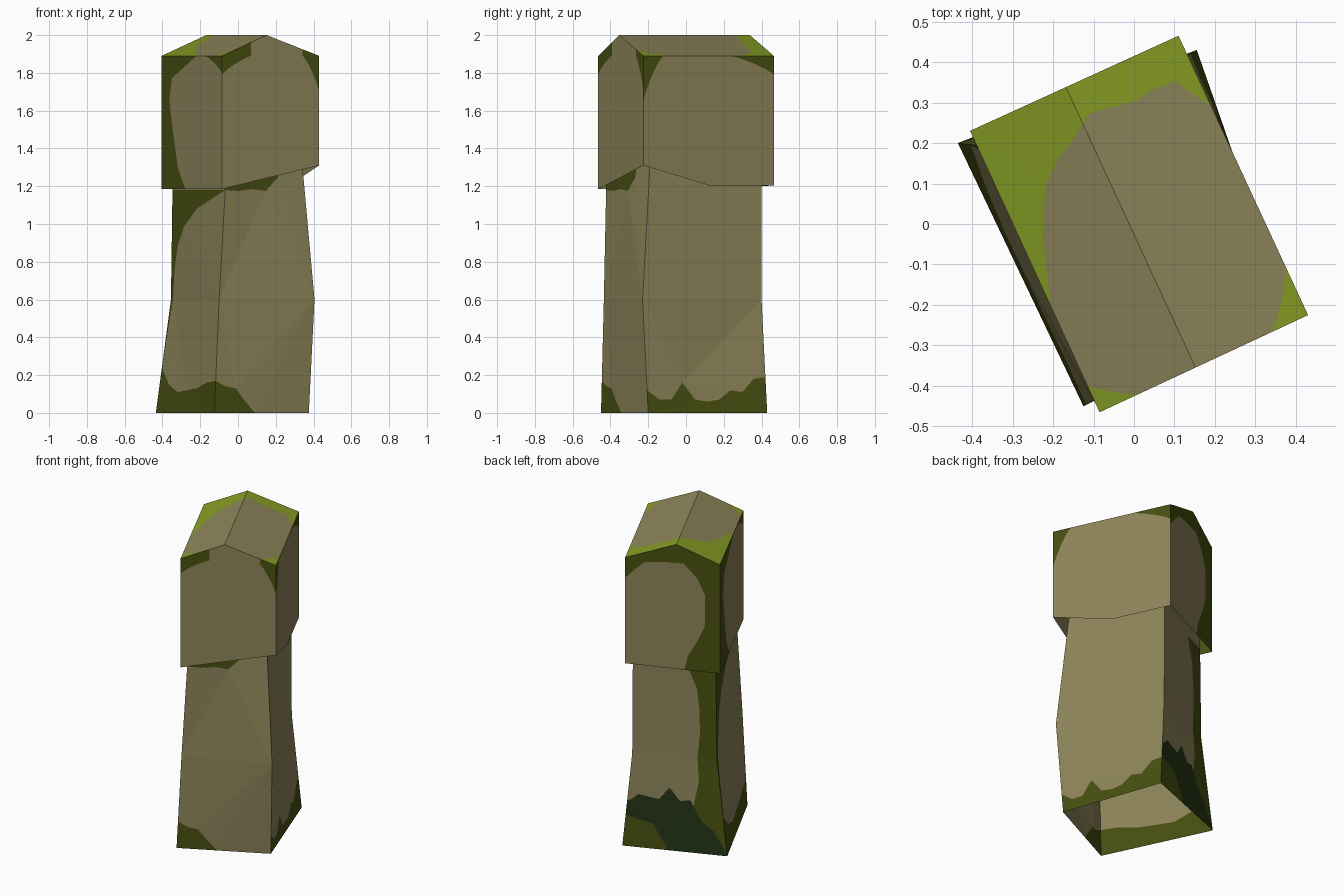
import bpy, bmesh, math
from mathutils import Vector
from mathutils.geometry import delaunay_2d_cdt

if "Cube" in bpy.data.objects:
    bpy.data.objects.remove(bpy.data.objects["Cube"])

# Materials (flat colours, linear)
MATS = []
TAN, BRIGHT, OLIVE, DARK = range(4)

def material(name, *rgb):
    m = bpy.data.materials.new(name)
    m.diffuse_color = [((v / 255 + 0.055) / 1.055) ** 2.4 for v in rgb] + [1]
    m.use_nodes = True
    m.node_tree.nodes["Principled BSDF"].inputs["Base Color"].default_value = m.diffuse_color
    MATS.append(m)

material("tan_stone", 141, 133, 90)
material("bright_moss", 134, 157, 36)
material("olive_moss", 71, 79, 16)
material("dark_moss", 36, 52, 22)


# Moss shapes in panel space (s across, z up)
def band(mat, far, near, a=0, b=1, upright=False):
    """Wavy strip: evenly spaced edge values from a to b, filled out to far."""
    n = len(near) - 1
    poly = [(a + (b - a) * i / n, v) for i, v in enumerate(near)] + [(b, far), (a, far)]
    return mat, [(y, x) for x, y in poly] if upright else poly

def corner(mat, s, z, ds, dz):
    """Hollow-edged patch creeping in from a corner."""
    arc = [(s + ds * math.cos(k * math.pi / 12) ** 2.4, z + dz * math.sin(k * math.pi / 12) ** 2.4)
           for k in range(6)] + [(s, z + dz)]
    up = math.copysign(.2, -dz)
    return mat, arc + [(s, z + up), (s + ds, z + up)]


def inside(p, poly):
    hit = False
    for (x1, y1), (x2, y2) in zip(poly, poly[1:] + poly[:1]):
        if (y1 > p[1]) != (y2 > p[1]) and p[0] < (x2 - x1) * (p[1] - y1) / (y2 - y1) + x1:
            hit = not hit
    return hit


def panel(bm, place, outline, patches, base=TAN, line=None):
    """Fill an outline, cut moss patches into it and place it in space."""
    pts, edges = [], []
    for poly in [outline] + [p for _, p in patches]:
        k, n = len(pts), len(poly)
        pts += [Vector(p) for p in poly]
        edges += [(k + i, k + (i + 1) % n) for i in range(n)]
    if line:
        edges.append((len(pts), len(pts) + 1))
        pts += [Vector(p) for p in line]
    co, _, tris, *_ = delaunay_2d_cdt(pts, edges, [], 0, 1e-5)
    verts = {}
    for t in tris:
        c = sum((co[i] for i in t), Vector((0, 0))) / len(t)
        if not inside(c, outline):
            continue
        for i in t:
            if i not in verts:
                verts[i] = bm.verts.new(place(*co[i]))
        f = bm.faces.new([verts[i] for i in t])
        f.material_index = base
        for mat, poly in patches:
            if inside(c, poly):
                f.material_index = mat


def finish(bm, name):
    bmesh.ops.remove_doubles(bm, verts=bm.verts, dist=1e-5)
    me = bpy.data.meshes.new(name)
    bm.to_mesh(me)
    bm.free()
    for m in MATS:
        me.materials.append(m)
    bpy.context.collection.objects.link(bpy.data.objects.new(name, me))


# Post: open, slightly bent four-sided shaft; corners run left, front, right, back
TOP, BEND = 1.32, .6
FOOT = [(-.435, .20), (-.125, -.45), (.375, -.20), (.155, .43)]
WAIST = [(-.355, .19), (-.10, -.435), (.405, -.23), (.105, .40)]
NECK = [(-.345, .19), (-.06, -.42), (.34, -.19), (.10, .40)]

def post_side(bm, i, *patches):
    def place(s, z):
        a, b, t = (FOOT, WAIST, z / BEND) if z <= BEND else (WAIST, NECK, (z - BEND) / (TOP - BEND))
        p, q = (Vector(a[k]).lerp(Vector(b[k]), t) for k in (i, (i + 1) % 4))
        return (*p.lerp(q, s), z)
    panel(bm, place, [(0, 0), (1, 0), (1, TOP), (0, TOP)], patches, line=[(0, BEND), (1, BEND)])

bm = bmesh.new()
# left: moss along the rear edge, flaring out under the head, and at the foot
flare = [.1 * t + .9 * t ** 8 for t in (k / 10 for k in range(11))]
post_side(bm, 0, band(OLIVE, -.1, flare, .2, 1.18, True),
          band(OLIVE, -.1, [.24, .15, .11, .12, .13, .16, .17]))
# front
post_side(bm, 1, band(OLIVE, -.1, [.17, .14, .13, .06, 0], 0, .43),
          band(OLIVE, 1.4, [1.18, 1.175, 1.185, 1.175, 1.25], 0, .68))
# right
post_side(bm, 2, band(OLIVE, -.1, [.12, .07, .07, .16, .07, .06, .07, .12, .11, .18, .19]))
# back: rear edge and dark damp foot
post_side(bm, 3, band(OLIVE, 1.1, [.7, .77, .77, .8, .8, .77, .65], .3, 1.2, True),
          band(OLIVE, -.1, [.3, .3]),
          band(DARK, -.1, [.28, .34, .33, .32, .4, .32, .33, .2, .15, .02]),
          band(OLIVE, -.1, [.2, .18, .16, .02], 0, .42))
finish(bm, "post")

# Head: open-bottomed block with uneven lower rim and a shallow gabled top
HEAD = [Vector(p) for p in ((-.405, .23), (-.085, -.465), (.43, -.225), (.11, .465))]
EAVE, PEAK, RIDGE = 1.89, 2.0, .46

def head_side(bm, i, rim, crest, *patches):
    outline = rim + [(1, EAVE)] + crest + [(0, EAVE)]
    panel(bm, lambda s, z: (*HEAD[i].lerp(HEAD[(i + 1) % 4], s), z), outline, patches)

def roof(u, v):
    p = HEAD[1].lerp(HEAD[2], u).lerp(HEAD[0].lerp(HEAD[3], u), v)
    k = u / RIDGE if u <= RIDGE else (1 - u) / (1 - RIDGE)
    return (*p, EAVE + (PEAK - EAVE) * k)

bm = bmesh.new()
# left side
head_side(bm, 0, [(0, 1.185), (1, 1.185)], [],
          band(OLIVE, -.1, [.4, .27, .22, .17, .13, .17, .58], 1.18, EAVE, True),
          corner(OLIVE, 1, EAVE, -.28, -.09))
# front gable
head_side(bm, 1, [(0, 1.185), (1, 1.31)], [(RIDGE, PEAK)],
          corner(OLIVE, 0, EAVE, .3, -.1), corner(OLIVE, 1, EAVE, -.17, -.19))
# right side
head_side(bm, 2, [(0, 1.31), (.5, 1.205), (1, 1.205)], [],
          corner(OLIVE, 0, EAVE, .15, -.24), corner(OLIVE, 1, EAVE, -.33, -.1))
# back gable, mossy around the top and left edge
head_side(bm, 3, [(0, 1.205), (1, 1.185)], [(1 - RIDGE, PEAK)],
          band(OLIVE, 1.1, [.62, .66, .76, .84, .84, .84, .76, .6], 1.18, EAVE, True),
          band(OLIVE, 2.1, [1.76, 1.87, 1.88, 1.88, 1.86, 1.8]))
# roof, two slopes meeting at the ridge
panel(bm, roof, [(0, 0), (1, 0), (1, 1), (0, 1)], [
    band(BRIGHT, 1.1, [.38, .6, .74, .8, .84, .89, .88, .865, .875, .87, .75]),
    corner(BRIGHT, 0, 0, .19, .1), corner(BRIGHT, 1, 0, -.18, .18)],
    line=[(RIDGE, 0), (RIDGE, 1)])
finish(bm, "head_block")
